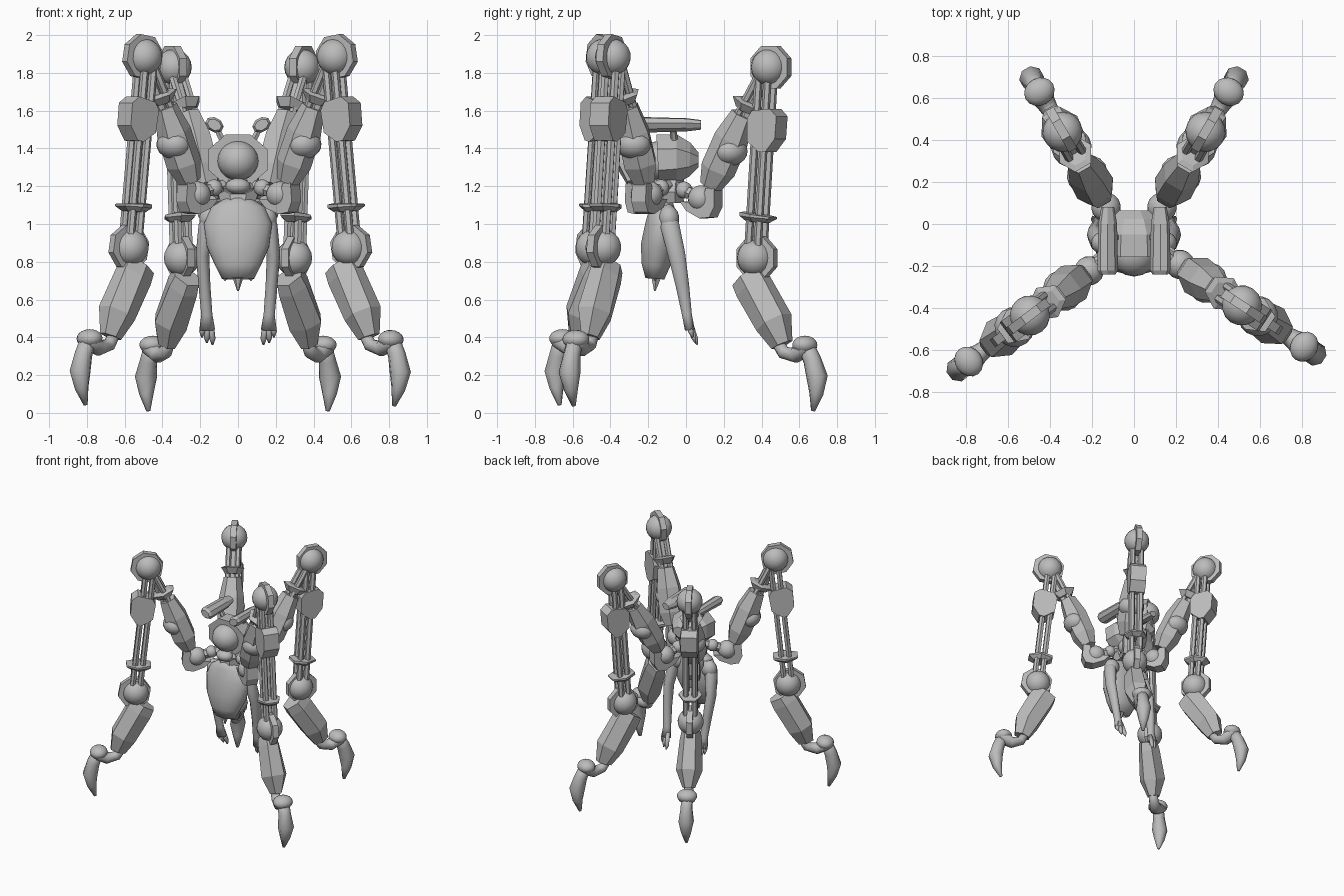
import bpy, bmesh, math
from mathutils import Vector, Matrix

cube = bpy.data.objects.get("Cube")
if cube:
    bpy.data.objects.remove(cube)

grey = bpy.data.materials.new("plain_grey")
grey.use_nodes = True
grey.diffuse_color = (0.5, 0.5, 0.5, 1)
grey.node_tree.nodes["Principled BSDF"].inputs["Base Color"].default_value = (0.5, 0.5, 0.5, 1)


def finish(name, bm, m, smooth):
    bmesh.ops.recalc_face_normals(bm, faces=bm.faces)
    me = bpy.data.meshes.new(name)
    bm.to_mesh(me)
    bm.free()
    me.materials.append(grey)
    for p in me.polygons:
        p.use_smooth = smooth
    ob = bpy.data.objects.new(name, me)
    bpy.context.collection.objects.link(ob)
    ob.matrix_world = m


def loft(name, m, sections, n=6, smooth=False, lateral=(0, 1, 0)):
    """Skin rings along a path; section = (centre, half depth, half width)."""
    bm = bmesh.new()
    lat = Vector(lateral)
    pts = [Vector(s[0]) for s in sections]
    rings = []
    k = 1 / math.cos(math.pi / n)
    for i, (c, a, b) in enumerate(sections):
        t = pts[min(i + 1, len(pts) - 1)] - pts[max(i - 1, 0)]
        u = lat.cross(t).normalized()
        v = t.cross(u).normalized()
        ring = []
        for j in range(n):
            w = 2 * math.pi * (j + 0.5) / n
            ring.append(bm.verts.new(pts[i] + u * a * k * math.cos(w) + v * b * k * math.sin(w)))
        rings.append(ring)
    for r0, r1 in zip(rings, rings[1:]):
        for j in range(n):
            bm.faces.new((r0[j], r0[(j + 1) % n], r1[(j + 1) % n], r1[j]))
    bm.faces.new(rings[0])
    bm.faces.new(rings[-1])
    finish(name, bm, m, smooth)


def ball(name, m, c, r, scale=(1, 1, 1)):
    bm = bmesh.new()
    bmesh.ops.create_uvsphere(bm, u_segments=16, v_segments=10, radius=r)
    bmesh.ops.scale(bm, vec=scale, verts=bm.verts)
    bmesh.ops.translate(bm, vec=c, verts=bm.verts)
    finish(name, bm, m, True)


def plate(name, m, outline, half):
    """Extrude an x-z outline to both sides of y = 0."""
    bm = bmesh.new()
    f = bm.faces.new([bm.verts.new((x, -half, z)) for x, z in outline])
    ext = bmesh.ops.extrude_face_region(bm, geom=[f])
    vs = [g for g in ext["geom"] if isinstance(g, bmesh.types.BMVert)]
    bmesh.ops.translate(bm, vec=(0, 2 * half, 0), verts=vs)
    finish(name, bm, m, False)


def hub(name, m, cx, cz):
    """Ball joint with an octagonal disc through it."""
    angles = [(k + .5) * math.pi / 4 for k in range(8)]
    plate(name + "_hub", m, [(cx + .012 + .122 * math.cos(a), cz + .122 * math.sin(a))
                             for a in angles], .022)
    ball(name + "_ball", m, (cx, 0, cz), .096)


def rod(name, m, a, b, y, r):
    loft(name, m, [((a[0], y, a[1]), r, r), ((b[0], y, b[1]), r, r)])


KNEE, ANKLE = (.42, .70), (.335, -.31)


def bend(pivot, degrees):
    """Turn outward about a point in the leg's plane."""
    p = Matrix.Translation((pivot[0], 0, pivot[1]))
    return p @ Matrix.Rotation(-math.radians(degrees), 4, 'Y') @ p.inverted()


def leg(tag, hip, azimuth, hip_bend, knee_bend, ankle_bend):
    """Leg in its own plane: x runs outward, z up, origin at the hip ball."""
    nm = lambda s: tag + "_" + s
    thigh = (Matrix.Translation(hip) @ Matrix.Rotation(math.radians(azimuth), 4, 'Z')
             @ bend((0, 0), hip_bend))
    calf = thigh @ bend(KNEE, knee_bend)
    foot = calf @ bend(ANKLE, ankle_bend)
    # hip
    ball(nm("hip_ball"), thigh, (.005, 0, .005), .07)
    ball(nm("hip_inner_ball"), thigh, (-.1, 0, .05), .045)
    rod(nm("hip_link"), thigh, (-.16, .07), (0, .01), 0, .03)
    plate(nm("hip_cup"), thigh, [(-.10, -.01), (-.06, -.06), (.02, -.1), (.08, -.095),
                                 (.11, -.04), (.11, .06), (.06, .06), (.03, -.02)], .045)
    # thigh
    loft(nm("thigh_block"), thigh, [((.065, 0, .07), .05, .06), ((.11, 0, .16), .08, .085),
                                    ((.19, 0, .32), .08, .08), ((.26, 0, .45), .055, .055)], 6)
    ball(nm("elbow_ball"), thigh, (.185, 0, .255), .09, (1, 1.1, .85))
    for y in (-.035, .035):
        rod(nm("thigh_rod"), thigh, (.22, .4), (.39, .68), y, .018)
    rod(nm("thigh_piston"), thigh, (.26, .4), (.42, .68), 0, .025)
    loft(nm("thigh_collar"), thigh, [((.28, 0, .47), .05, .05), ((.30, 0, .51), .085, .075),
                                     ((.305, 0, .52), .06, .05)], 6)
    # knee, calf and ankle
    hub(nm("knee"), calf, *KNEE)
    hub(nm("ankle"), calf, *ANKLE)
    plate(nm("calf_block"), calf, [(.32, .31), (.32, .43), (.35, .47), (.46, .48), (.50, .44),
                                   (.49, .32), (.43, .25), (.39, .25)], .06)
    for x in (-.028, .028):
        for y in (-.032, .032):
            rod(nm("calf_rod"), calf, (.405 + x, .68), (.34 + x, -.28), y, .019)
    loft(nm("calf_collar"), calf, [((.352, 0, -.12), .055, .05), ((.354, 0, -.095), .09, .075),
                                   ((.356, 0, -.08), .09, .075), ((.357, 0, -.075), .06, .05)], 6)
    # shin
    loft(nm("shin"), foot, [((.285, 0, -.405), .085, .06), ((.325, 0, -.46), .095, .07),
                            ((.45, 0, -.65), .09, .085), ((.50, 0, -.77), .055, .04)], 6)
    # foot
    loft(nm("foot_link"), foot, [((.46, 0, -.74), .03, .03), ((.51, 0, -.81), .034, .035),
                                 ((.58, 0, -.825), .04, .045), ((.64, 0, -.78), .052, .065),
                                 ((.68, 0, -.75), .03, .045)], 10, True)
    ball(nm("toe_joint"), foot, (.64, 0, -.77), .065, (1, 1.15, .75))
    loft(nm("claw"), foot, [((.64, 0, -.76), .04, .04), ((.685, 0, -.85), .045, .042),
                            ((.715, 0, -.94), .052, .055), ((.71, 0, -1.03), .034, .036),
                            ((.69, 0, -1.12), .01, .01)], 8, True)


leg("back_left_leg", (.13, .075, 1.13), 60, 0, 0, 0)
leg("back_right_leg", (-.13, .075, 1.13), 120, 0, 0, 0)
leg("front_left_leg", (.215, -.19, 1.15), -33.5, 5, 5, -15)
leg("front_right_leg", (-.21, -.22, 1.15), -143, 5, 5, -14)

I = Matrix.Identity(4)
X = (1, 0, 0)
# torso
loft("torso", I, [((0, -.12, 1.14), .045, .06), ((0, -.125, 1.09), .065, .14),
                  ((0, -.13, 1.0), .085, .18), ((0, -.145, .88), .095, .165),
                  ((0, -.16, .78), .075, .12), ((0, -.165, .71), .05, .085)], 16, True, X)
for x, z in ((-.07, .70), (0, .645), (.07, .70)):
    loft("torso_spike", I, [((x * .8, -.15, .8), .05, .05), ((x, -.165, z), .004, .004)], 6, False, X)
# neck and pelvis frame
loft("neck", I, [((0, -.09, 1.11), .08, .09), ((0, -.09, 1.17), .075, .11),
                 ((0, -.08, 1.25), .07, .08)], 8, False, X)
loft("neck_collar", I, [((0, -.11, 1.16), .07, .07), ((0, -.11, 1.19), .09, .085),
                        ((0, -.11, 1.22), .07, .07)], 8, False, X)
# head and hood
ball("head", I, (0, -.14, 1.335), .11, (1, 1, .95))
ball("jaw", I, (0, -.17, 1.2), .06, (1.1, .9, .7))
loft("hood", I, [((0, -.15, 1.34), .135, .155), ((0, -.05, 1.345), .13, .15),
                 ((0, .02, 1.34), .09, .11), ((0, .065, 1.34), .04, .07)], 8, False, X)
for s in (-1, 1):
    # sensor pods
    pod = Matrix.Translation((s * .125, -.08, 1.525)) @ Matrix.Rotation(s * -.5, 4, 'Y')
    loft("sensor_pod", pod, [((0, -.16, 0), .026, .036), ((0, -.14, 0), .036, .048),
                             ((0, .08, 0), .03, .044), ((0, .16, 0), .022, .03)], 8, False, X)
    loft("pod_stem", I, [((s * .07, -.06, 1.42), .018, .018),
                         ((s * .12, -.07, 1.52), .014, .014)], 6, False, (0, 1, 0))
    # arms
    ball("shoulder", I, (s * .145, -.09, 1.03), .06, (1, .9, 1.1))
    loft("arm", I, [((s * .13, -.1, 1.09), .03, .035), ((s * .165, -.085, .99), .05, .042),
                    ((s * .188, -.05, .84), .046, .034), ((s * .178, -.02, .68), .036, .03),
                    ((s * .165, .005, .52), .026, .028), ((s * .163, .02, .44), .026, .04)],
         10, True, X)
    for x, y, z in ((.135, .06, .36), (.165, .05, .37), (.19, .035, .40)):
        loft("finger", I, [((s * (.16 + (x - .16) * .5), .02, .48), .016, .016),
                           ((s * x, y - .01, z + .03), .014, .014),
                           ((s * x, y, z), .004, .004)], 6, True, X)
